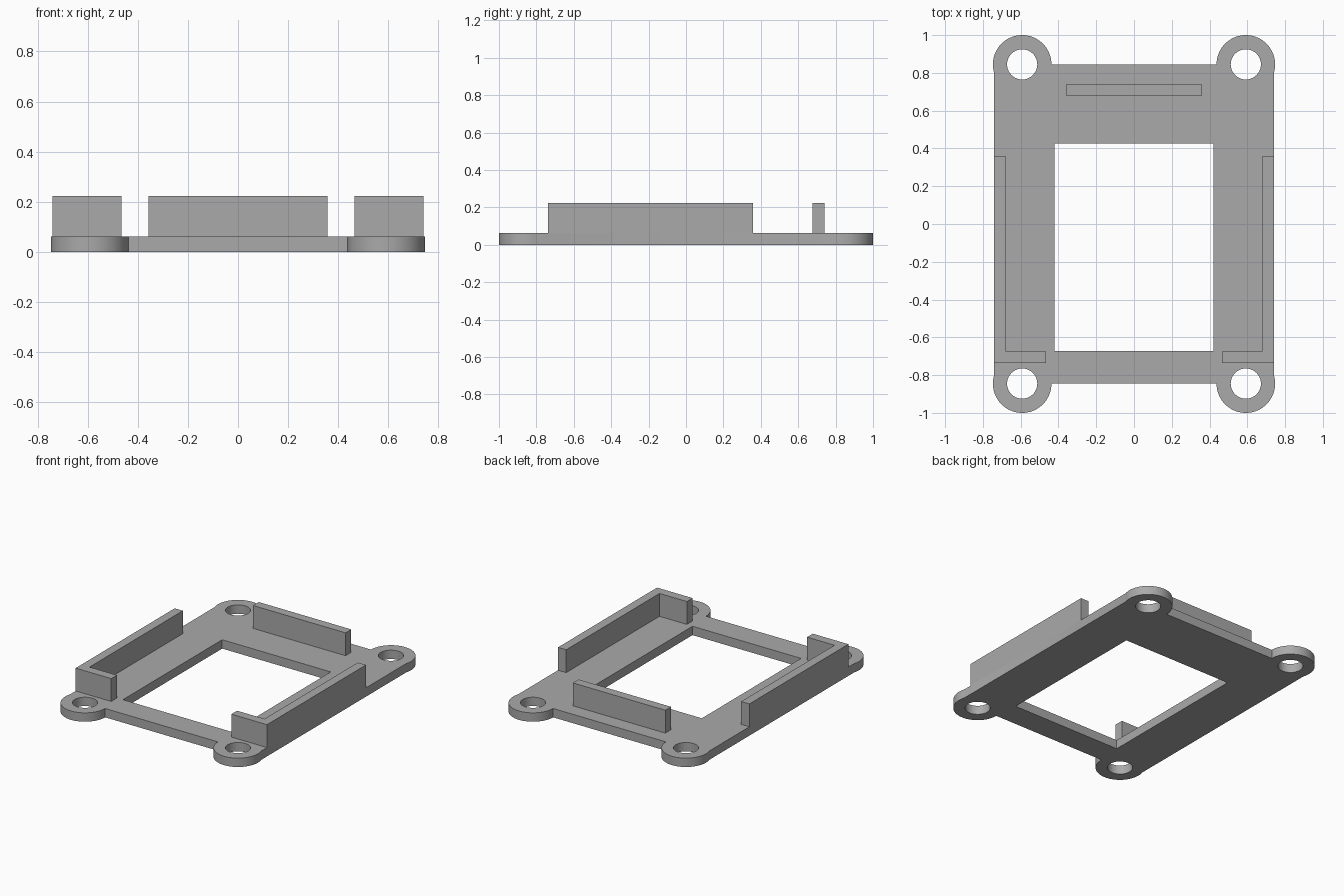
import bpy, bmesh
from math import asin, acos, cos, sin, pi

if "Cube" in bpy.data.objects:
    bpy.data.objects.remove(bpy.data.objects["Cube"], do_unlink=True)

GREY = (0.4, 0.4, 0.4, 1)
grey = bpy.data.materials.new("plain grey")
grey.use_nodes = True
grey.diffuse_color = GREY
grey.node_tree.nodes["Principled BSDF"].inputs["Base Color"].default_value = GREY

HALF_X, EDGE_Y = 0.74, 0.845         # plate half width and front/back edge
EAR_X, EAR_R, HOLE_R = 0.592, 0.155, 0.08
PLATE_TOP, WALL_TOP = 0.062, 0.222


def arc(cx, cy, r, start, end, steps):
    angles = [start + (end - start) * i / steps for i in range(steps + 1)]
    return [(cx + r * cos(a), cy + r * sin(a)) for a in angles]


def rect(x0, x1, y0, y1):
    return [(x0, y0), (x1, y0), (x1, y1), (x0, y1)]


def extrude_outlines(name, outlines, z0, z1):
    """Fill closed outlines (inner ones become holes) and give them height."""
    curve = bpy.data.curves.new(name, 'CURVE')
    curve.dimensions, curve.fill_mode = '2D', 'BOTH'
    curve.extrude = (z1 - z0) / 2
    for pts in outlines:
        spline = curve.splines.new('POLY')
        spline.points.add(len(pts) - 1)
        for p, (x, y) in zip(spline.points, pts):
            p.co = (x, y, 0, 1)
        spline.use_cyclic_u = True
    temp = bpy.data.objects.new(name + "_outline", curve)
    bpy.context.collection.objects.link(temp)
    deps = bpy.context.evaluated_depsgraph_get()
    mesh = bpy.data.meshes.new_from_object(temp.evaluated_get(deps))
    bpy.data.objects.remove(temp, do_unlink=True)

    # Weld the caps to the sides and lift into place
    bm = bmesh.new()
    bm.from_mesh(mesh)
    bmesh.ops.remove_doubles(bm, verts=bm.verts, dist=1e-5)
    bmesh.ops.translate(bm, verts=bm.verts, vec=(0, 0, (z0 + z1) / 2))
    bmesh.ops.recalc_face_normals(bm, faces=bm.faces)
    bm.to_mesh(mesh)
    bm.free()
    mesh.materials.clear()
    mesh.materials.append(grey)
    obj = bpy.data.objects.new(name, mesh)
    bpy.context.collection.objects.link(obj)
    bpy.ops.object.select_all(action='DESELECT')
    obj.select_set(True)
    bpy.context.view_layer.objects.active = obj
    bpy.ops.object.shade_smooth_by_angle(angle=pi / 6)
    return obj


# Base plate: one ear arc, mirrored to all four corners, plus window and holes
ear = arc(EAR_X, EDGE_Y, EAR_R, -acos((HALF_X - EAR_X) / EAR_R), pi, 40)
outline = (ear + [(-x, y) for x, y in reversed(ear)]
           + [(-x, -y) for x, y in ear] + [(x, -y) for x, y in reversed(ear)])
window = rect(-0.42, 0.42, -0.672, 0.425)
holes = [arc(sx * EAR_X, sy * EDGE_Y, HOLE_R, 0, 2 * pi, 40)[:-1]
         for sx in (-1, 1) for sy in (-1, 1)]
extrude_outlines("base_plate", [outline, window] + holes, 0, PLATE_TOP)

# L-shaped side walls, mirrored left and right
corner = [(HALF_X, -0.737), (HALF_X, 0.357), (0.677, 0.357),
          (0.677, -0.674), (0.465, -0.674), (0.465, -0.737)]
for side, name in ((1, "left_wall"), (-1, "right_wall")):
    extrude_outlines(name, [[(side * x, y) for x, y in corner]], PLATE_TOP, WALL_TOP)

# Straight wall at the back
extrude_outlines("back_wall", [rect(-0.358, 0.358, 0.677, 0.74)], PLATE_TOP, WALL_TOP)
